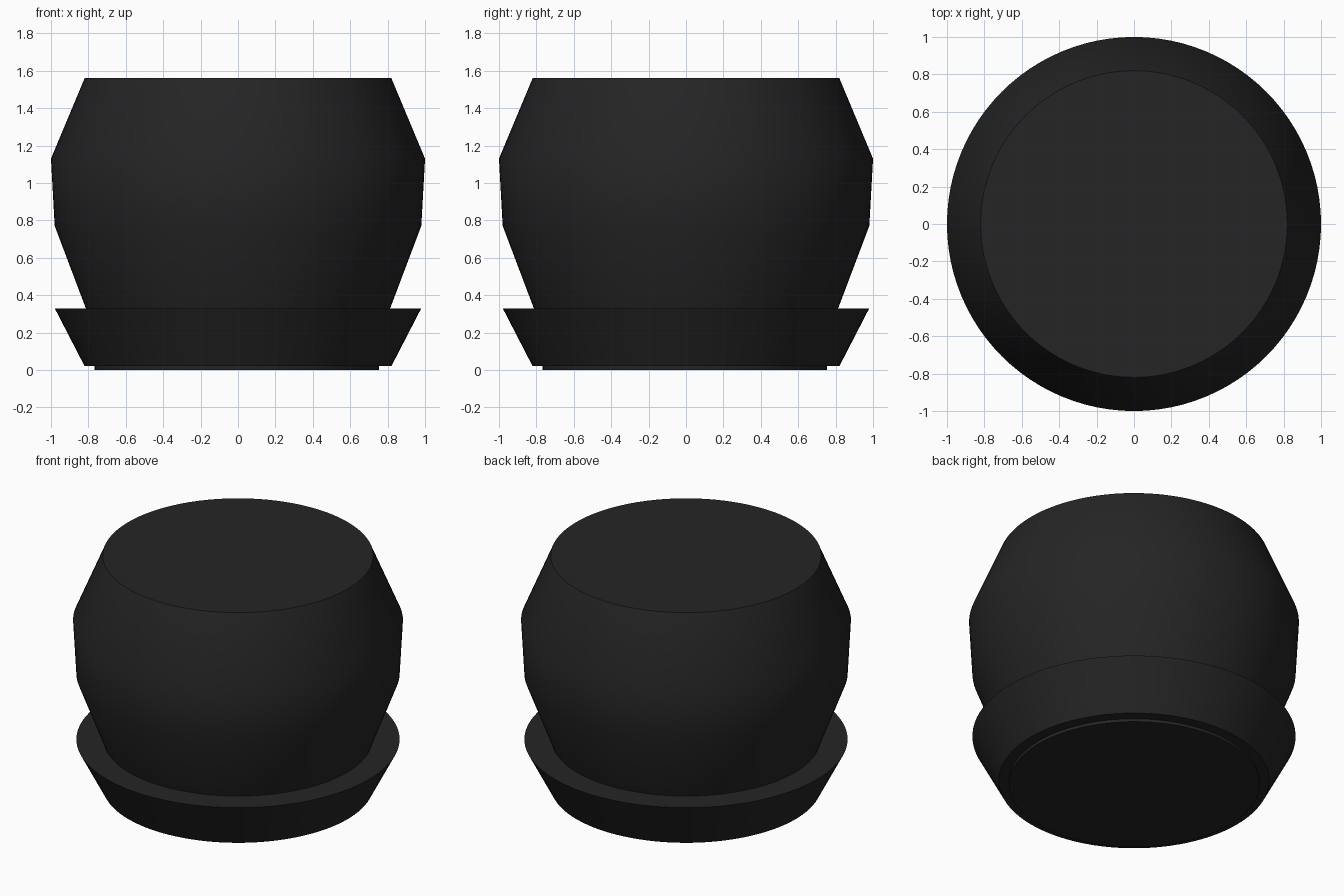
import bpy
import bmesh
import math

default = bpy.data.objects.get("Cube")
if default:
    bpy.data.objects.remove(default, do_unlink=True)

SEGMENTS = 96


def make_material(name, rgba):
    mat = bpy.data.materials.new(name)
    mat.use_nodes = True
    mat.diffuse_color = rgba
    bsdf = mat.node_tree.nodes["Principled BSDF"]
    bsdf.inputs["Base Color"].default_value = rgba
    return mat


def lathe(name, profile, mat, centre=(0, 0)):
    """Turn a (radius, height) profile into a solid capped at both ends."""
    bm = bmesh.new()
    rings = []
    for radius, z in profile:
        ring = []
        for i in range(SEGMENTS):
            a = math.tau * i / SEGMENTS
            ring.append(bm.verts.new((radius * math.cos(a), radius * math.sin(a), z)))
        rings.append(ring)
    for low, high in zip(rings, rings[1:]):
        for i in range(SEGMENTS):
            j = (i + 1) % SEGMENTS
            bm.faces.new((low[i], low[j], high[j], high[i]))
    bm.faces.new(rings[0][::-1])
    bm.faces.new(rings[-1])
    mesh = bpy.data.meshes.new(name)
    bm.to_mesh(mesh)
    bm.free()
    mesh.materials.append(mat)
    obj = bpy.data.objects.new(name, mesh)
    bpy.context.collection.objects.link(obj)
    obj.location = (*centre, 0)
    bpy.ops.object.select_all(action="DESELECT")
    obj.select_set(True)
    bpy.context.view_layer.objects.active = obj
    bpy.ops.object.shade_smooth_by_angle(angle=math.radians(35))
    return obj


charcoal = make_material("charcoal", (0.018, 0.018, 0.018, 1))

# Rounded pot body, flat on top and resting in the saucer
lathe("pot", [(0.81, 0.32), (0.98, 0.77), (1.0, 1.13), (0.82, 1.56)], charcoal)

# Flared saucer with a flat top
lathe("saucer", [(0.82, 0.02), (0.98, 0.33)], charcoal)

# Thin foot under the saucer, set slightly off centre
lathe("foot", [(0.76, 0.0), (0.76, 0.03)], charcoal, (-0.007, -0.007))
